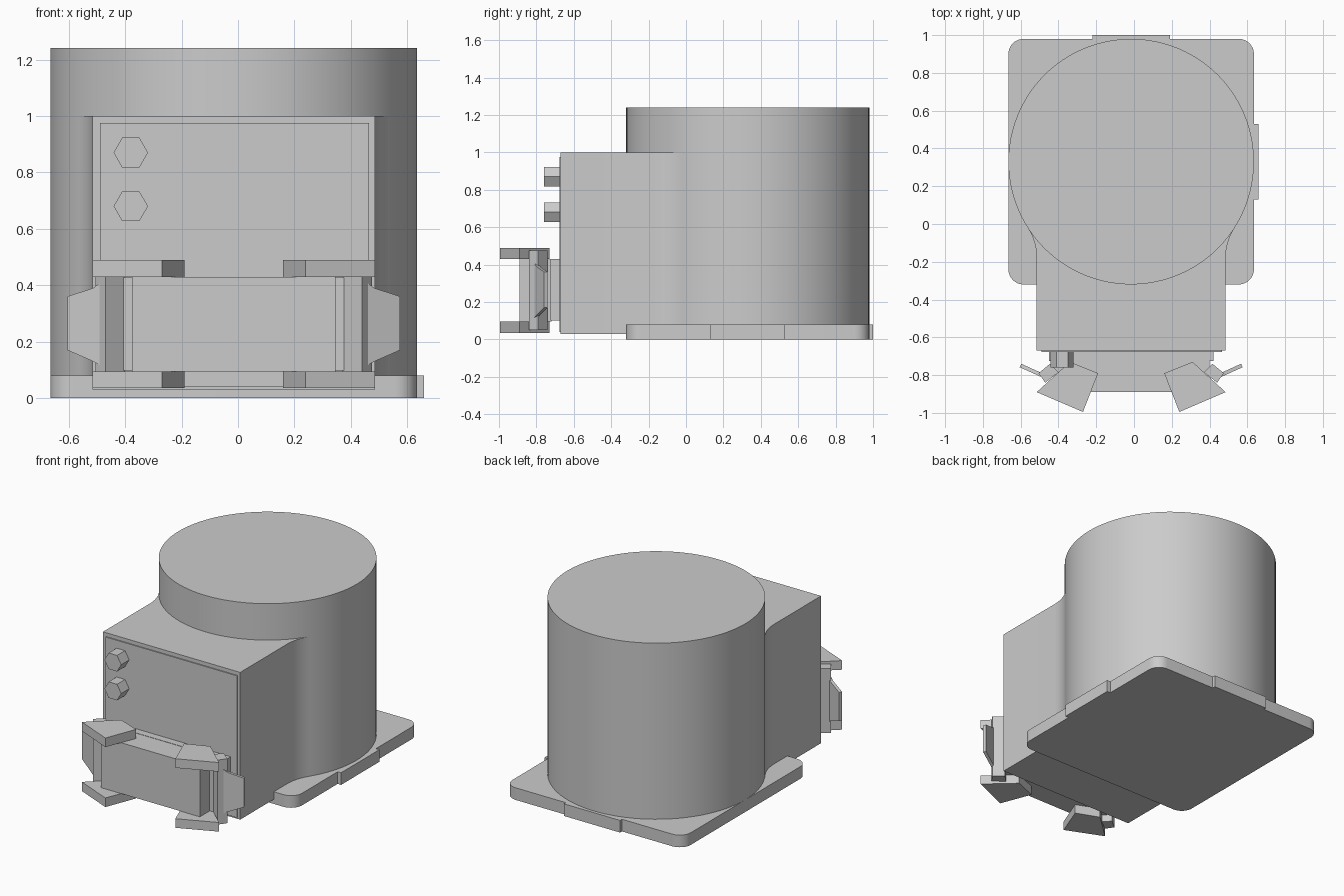
import bpy, bmesh, math
from mathutils import Matrix, Vector

cube = bpy.data.objects.get("Cube")
if cube:
    bpy.data.objects.remove(cube, do_unlink=True)

gray = bpy.data.materials.new("light_gray")
gray.use_nodes = True
gray.diffuse_color = (0.6, 0.6, 0.6, 1)
gray.node_tree.nodes["Principled BSDF"].inputs["Base Color"].default_value = (0.6, 0.6, 0.6, 1)

CX, CY, R = -0.015, 0.33, 0.65      # drum axis and radius


def prism(name, pts, z0, z1, matrix=None, smooth=False):
    """Extrude a flat outline from z0 to z1, then place it."""
    bm = bmesh.new()
    face = bm.faces.new([bm.verts.new((x, y, z0)) for x, y in pts])
    ext = bmesh.ops.extrude_face_region(bm, geom=[face])
    verts = [v for v in ext["geom"] if isinstance(v, bmesh.types.BMVert)]
    bmesh.ops.translate(bm, verts=verts, vec=(0, 0, z1 - z0))
    if matrix:
        bm.transform(matrix)
    bmesh.ops.recalc_face_normals(bm, faces=bm.faces)
    mesh = bpy.data.meshes.new(name)
    bm.to_mesh(mesh)
    bm.free()
    mesh.materials.append(gray)
    obj = bpy.data.objects.new(name, mesh)
    bpy.context.collection.objects.link(obj)
    if smooth:
        bpy.ops.object.select_all(action="DESELECT")
        obj.select_set(True)
        bpy.context.view_layer.objects.active = obj
        bpy.ops.object.shade_smooth_by_angle(angle=math.radians(30))
    return obj


def rect(x0, x1, y0, y1):
    return [(x0, y0), (x1, y0), (x1, y1), (x0, y1)]


def arc(cx, cy, r, a0, a1, n):
    return [(cx + r * math.cos(a0 + (a1 - a0) * i / n),
             cy + r * math.sin(a0 + (a1 - a0) * i / n)) for i in range(n + 1)]


# Base plate with rounded corners and two locating tabs
corner, half = 0.08, R - 0.08
outline = []
for k, (sx, sy) in enumerate([(1, 1), (-1, 1), (-1, -1), (1, -1)]):
    a = k * math.pi / 2
    outline += arc(CX + sx * half, CY + sy * half, corner, a, a + math.pi / 2, 8)
prism("base_plate", outline, 0, 0.08, smooth=True)
prism("side_tab", rect(0.6, 0.66, 0.13, 0.53), 0, 0.08)
prism("back_tab", rect(-0.22, 0.19, 0.95, 1.0), 0, 0.08)

# Drum
prism("drum", arc(CX, CY, R, 0, math.tau, 96)[:-1], 0.08, 1.24, smooth=True)

# Front housing, blended into the drum with concave fillets
W, F = 0.5, 0.3
dy = math.sqrt((R + F) ** 2 - (W + F) ** 2)
blend = arc(W + F, CY - dy, F, math.pi, math.atan2(dy, -(W + F)), 12)
side = [(W, -0.67)] + blend + [(0.45, CY - 0.3)]
outline = [(CX + x, y) for x, y in side] + [(CX - x, y) for x, y in reversed(side)]
prism("front_housing", outline, 0.03, 1.0, smooth=True)
prism("front_panel", rect(-0.49, 0.465, -0.677, -0.66), 0.04, 0.975)

# Hexagonal bolts
for name, z in (("upper_bolt", 0.87), ("lower_bolt", 0.68)):
    place = Matrix.Translation((-0.38, 0, z)) @ Matrix.Rotation(math.pi / 2, 4, "X")
    prism(name, arc(0, 0, 0.061, 0, math.tau, 6)[:-1], 0.66, 0.76, place)

# Connector block and its mount
prism("connector_mount", rect(-0.45, 0.42, -0.725, -0.66), 0.1, 0.43)
prism("connector_back", rect(-0.43, 0.4, -0.79, -0.72), 0.097, 0.428)
prism("connector_block", rect(-0.375, 0.345, -0.89, -0.75), 0.095, 0.43)

# Mirrored latches at both ends of the connector
for label, s in (("right", -1), ("left", 1)):
    def mirrored(pts):
        return [(CX + s * x, y) for x, y in pts]

    jaw = mirrored([(0.5, -0.89), (0.255, -0.995), (0.175, -0.79), (0.325, -0.73)])
    prism(label + "_upper_jaw", jaw, 0.43, 0.49)
    prism(label + "_lower_jaw", jaw, 0.035, 0.095)
    lever = mirrored([(0.49, -0.79), (0.455, -0.84), (0.385, -0.785), (0.43, -0.74)])
    prism(label + "_latch_lever", lever, 0.05, 0.475)

    # Thin tapered finger tab, angled outward
    u = Vector((s * 0.91, 0.41, 0)).normalized()
    n = Vector((-u.y, u.x, 0))
    place = Matrix((u, Vector((0, 0, 1)), n)).transposed().to_4x4()
    place.translation = (CX + s * 0.44, -0.815, 0)
    tab = [(0, 0.1), (0.06, 0.13), (0.16, 0.17), (0.16, 0.36), (0.06, 0.39), (0, 0.43)]
    prism(label + "_finger_tab", tab, -0.01, 0.01, place)
